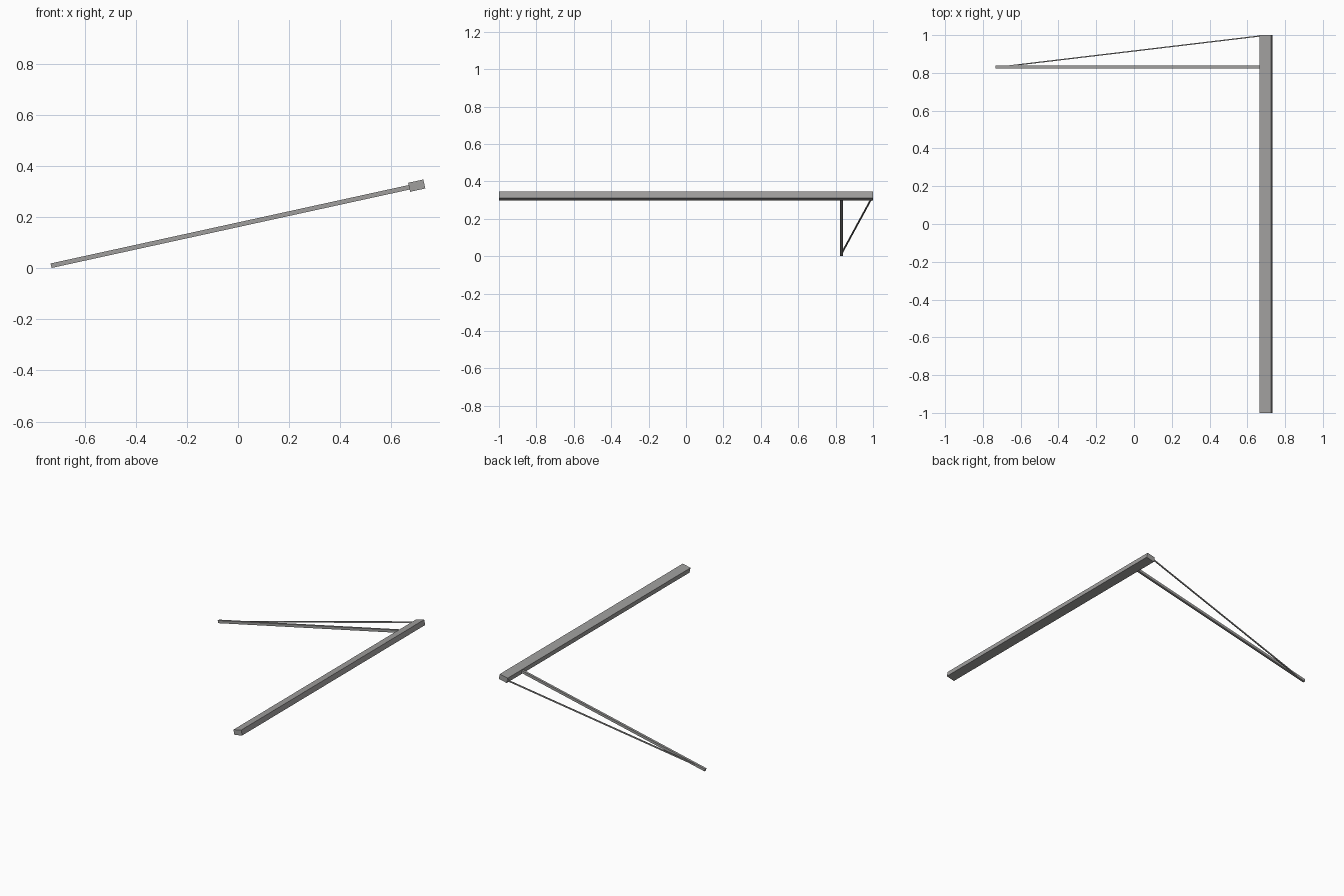
import bpy, math
from mathutils import Matrix, Vector

if "Cube" in bpy.data.objects:
    bpy.data.objects.remove(bpy.data.objects["Cube"])

grey = bpy.data.materials.new("mid grey")
grey.diffuse_color = (0.35, 0.345, 0.34, 1)
grey.use_nodes = True
grey.node_tree.nodes["Principled BSDF"].inputs["Base Color"].default_value = grey.diffuse_color

# Everything lies in one plane tilted about the beam's long axis
PLANE = Matrix.Translation((0.699, 0, 0.3225)) @ Matrix.Rotation(math.radians(-12.35), 4, 'Y')


def bar(name, start, end, width, height):
    """Square-ended bar between two points of the tilted plane."""
    a, b = Vector((*start, 0)), Vector((*end, 0))
    d = b - a
    bpy.ops.mesh.primitive_cube_add(size=1)
    ob = bpy.context.object
    ob.name = name
    ob.data.materials.append(grey)
    turn = Matrix.Rotation(math.atan2(d.y, d.x), 4, 'Z')
    size = Matrix.Diagonal((d.length, width, height, 1))
    ob.data.transform(PLANE @ Matrix.Translation((a + b) / 2) @ turn @ size)
    return ob


# Long cross beam, thin arm and thinner diagonal brace
bar("cross_beam", (0, -1), (0, 1), 0.061, 0.036)
bar("arm", (-1.464, 0.832), (-0.028, 0.832), 0.016, 0.018)
bar("diagonal_brace", (-1.42, 0.834), (-0.027, 0.996), 0.006, 0.009)
